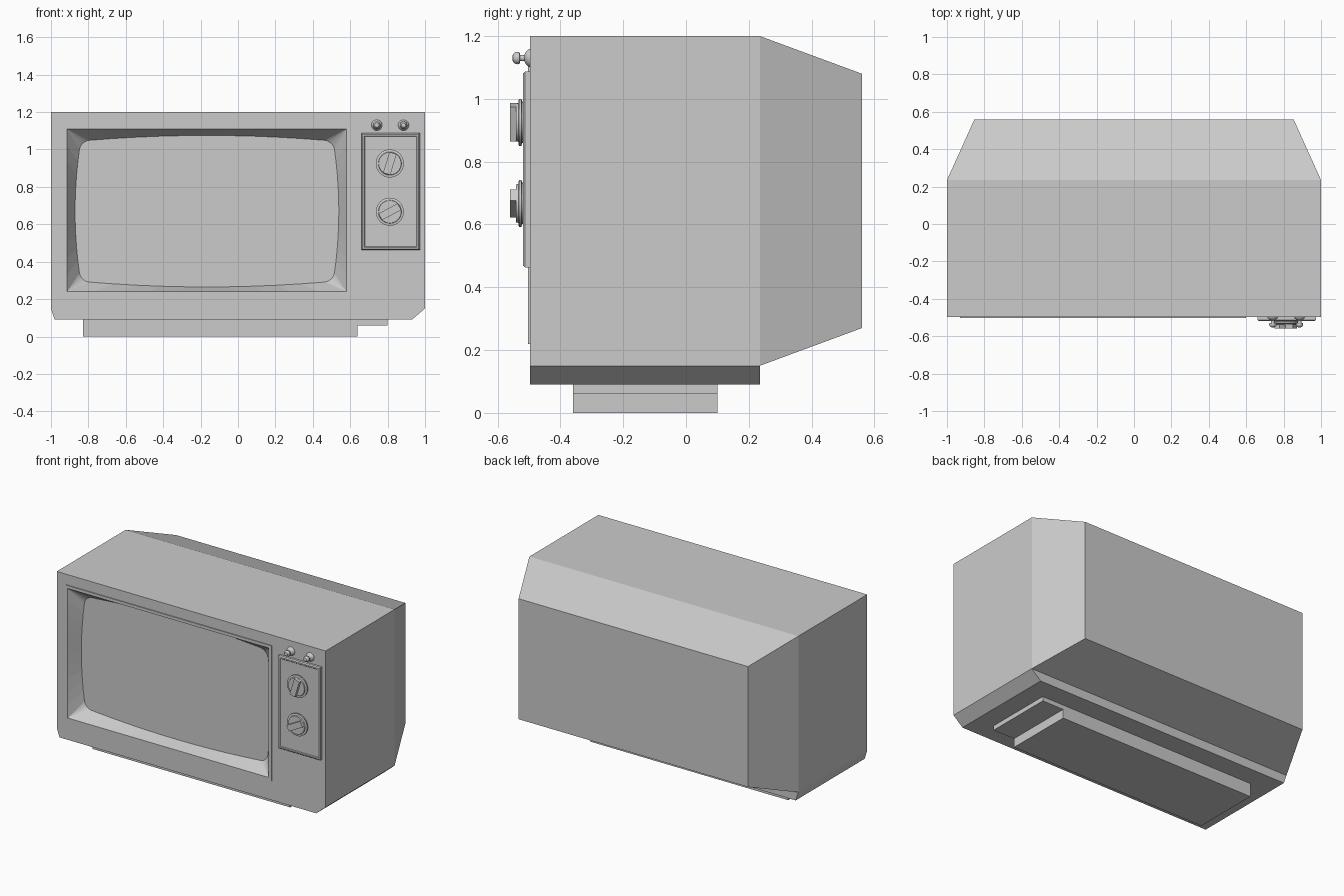
import bpy, bmesh, math

if "Cube" in bpy.data.objects:
    bpy.data.objects.remove(bpy.data.objects["Cube"])


def loft(name, loops, cap_back=True, cap_front=True, smooth=False):
    """Skin equal-length loops, listed back to front, counter-clockwise from the front."""
    bm = bmesh.new()
    rings = [[bm.verts.new(p) for p in loop] for loop in loops]
    n = len(rings[0])
    for a, b in zip(rings, rings[1:]):
        for i in range(n):
            j = (i + 1) % n
            bm.faces.new((a[i], a[j], b[j], b[i]))
    if cap_back:
        bm.faces.new(rings[0][::-1])
    if cap_front:
        bm.faces.new(rings[-1])
    bmesh.ops.remove_doubles(bm, verts=bm.verts[:], dist=1e-5)
    mesh = bpy.data.meshes.new(name)
    bm.to_mesh(mesh)
    bm.free()
    ob = bpy.data.objects.new(name, mesh)
    bpy.context.collection.objects.link(ob)
    if smooth:
        bpy.ops.object.select_all(action='DESELECT')
        ob.select_set(True)
        bpy.context.view_layer.objects.active = ob
        bpy.ops.object.shade_smooth_by_angle(angle=math.radians(35))
    return ob


def at(y, outline):
    return [(x, y, z) for x, z in outline]


def rect(x0, x1, z0, z1, d=0.0):
    return [(x0 + d, z0 + d), (x1 - d, z0 + d), (x1 - d, z1 - d), (x0 + d, z1 - d)]


def lathe(name, x, z, profile, sides=32):
    """Revolve (radius, y) pairs about a front-to-back axis."""
    ang = [2 * math.pi * i / sides for i in range(sides)]
    loops = [[(x + r * math.cos(a), y, z + r * math.sin(a)) for a in ang] for r, y in profile]
    return loft(name, loops, smooth=True)


# Cabinet: tapered back, straight body, front face with a screen opening
FRONT, MID, BACK = -0.497, 0.235, 0.56
body = [(-1, .15), (-.98, .09), (.93, .09), (1, .15), (1, 1.2), (-1, 1.2)]
mid = [(x, max(z, .15)) for x, z in body]
rear = [(x * .853, .27 if z < .5 else 1.08) for x, z in mid]
o = rect(-.915, .58, .24, 1.11)
hole = [o[0], o[0], o[1], o[1], o[2], o[3]]
loft("cabinet", [at(BACK, rear), at(MID, mid), at(MID, body), at(FRONT, body), at(FRONT, hole)],
     cap_front=False)

# Thin trim frame around the opening
outer = rect(-.93, .60, .22, 1.13)
loft("screen_trim", [at(FRONT, outer), at(FRONT - .006, outer), at(FRONT - .006, o)],
     cap_back=False, cap_front=False)

# Screen outline: rounded rectangle with bowed edges, paired with the square opening
cx, cz, hu, hv, rad, bow = -.166, .67, .675, .375, .045, .03
glass, lip = [], []
corners = [(-1, -1, 180), (1, -1, 270), (1, 1, 0), (-1, 1, 90)]
STEPS, EDGE = 6, 10


def add(u, v, lx, lz):
    glass.append((cx + u + bow * u / hu * (1 - (v / hv) ** 2),
                  cz + v + bow * v / hv * (1 - (u / hu) ** 2)))
    lip.append((lx, lz))


for k, (sx, sz, start) in enumerate(corners):
    pts = []
    for c, s0 in ((corners[k], start), (corners[(k + 1) % 4], start + 90)):
        pts.append([(c[0] * (hu - rad) + rad * math.cos(math.radians(s0 + 90 * i / STEPS)),
                     c[1] * (hv - rad) + rad * math.sin(math.radians(s0 + 90 * i / STEPS)))
                    for i in range(STEPS + 1)])
    for u, v in pts[0]:
        add(u, v, *o[k])
    (u0, v0), (u1, v1) = pts[0][-1], pts[1][0]
    (a0, b0), (a1, b1) = o[k], o[(k + 1) % 4]
    for i in range(1, EDGE):
        t = i / EDGE
        add(u0 + (u1 - u0) * t, v0 + (v1 - v0) * t, a0 + (a1 - a0) * t, b0 + (b1 - b0) * t)

# Sloped surround and picture screen
SCREEN = -.42
loft("screen_surround", [at(FRONT - .006, lip), at(SCREEN, glass)], False, False)
loft("screen", [at(SCREEN, glass)], False, True)

# Stepped base
foot = [(-.83, 0), (.64, 0), (.64, .06), (.80, .06), (.80, .09), (-.83, .09)]
loft("base", [at(.10, foot), at(-.36, foot)])

# Control panel: softened rim with a slightly sunken plate
P = (.66, .972, .463, 1.087)
loft("control_panel", [at(FRONT, rect(*P)), at(-.512, rect(*P)), at(-.519, rect(*P, .006)),
                       at(-.519, rect(*P, .014)), at(-.515, rect(*P, .018))])

# Two dials, each a stepped disc with a turned grip bar
for i, (z, tilt) in enumerate(((.925, 17), (.667, 62))):
    lathe(f"dial_{i + 1}", .812, z,
          [(.066, -.514), (.066, -.522), (.075, -.524), (.075, -.532), (.062, -.534), (.060, -.541)])
    t = math.radians(tilt)
    bar = [(.812 + u * math.cos(t) + v * math.sin(t), z - u * math.sin(t) + v * math.cos(t))
           for u, v in rect(-.02, .02, -.058, .058)]
    loft(f"dial_grip_{i + 1}", [at(-.538, bar), at(-.56, bar)])

# Two small push-pull knobs above the panel
for i, x in enumerate((.742, .885)):
    lathe(f"small_knob_{i + 1}", x, 1.13,
          [(.029, FRONT), (.027, -.503), (.018, -.511), (.010, -.515), (.010, -.528), (.018, -.530),
           (.020, -.537), (.018, -.544), (.012, -.551), (.004, -.553)], 20)
